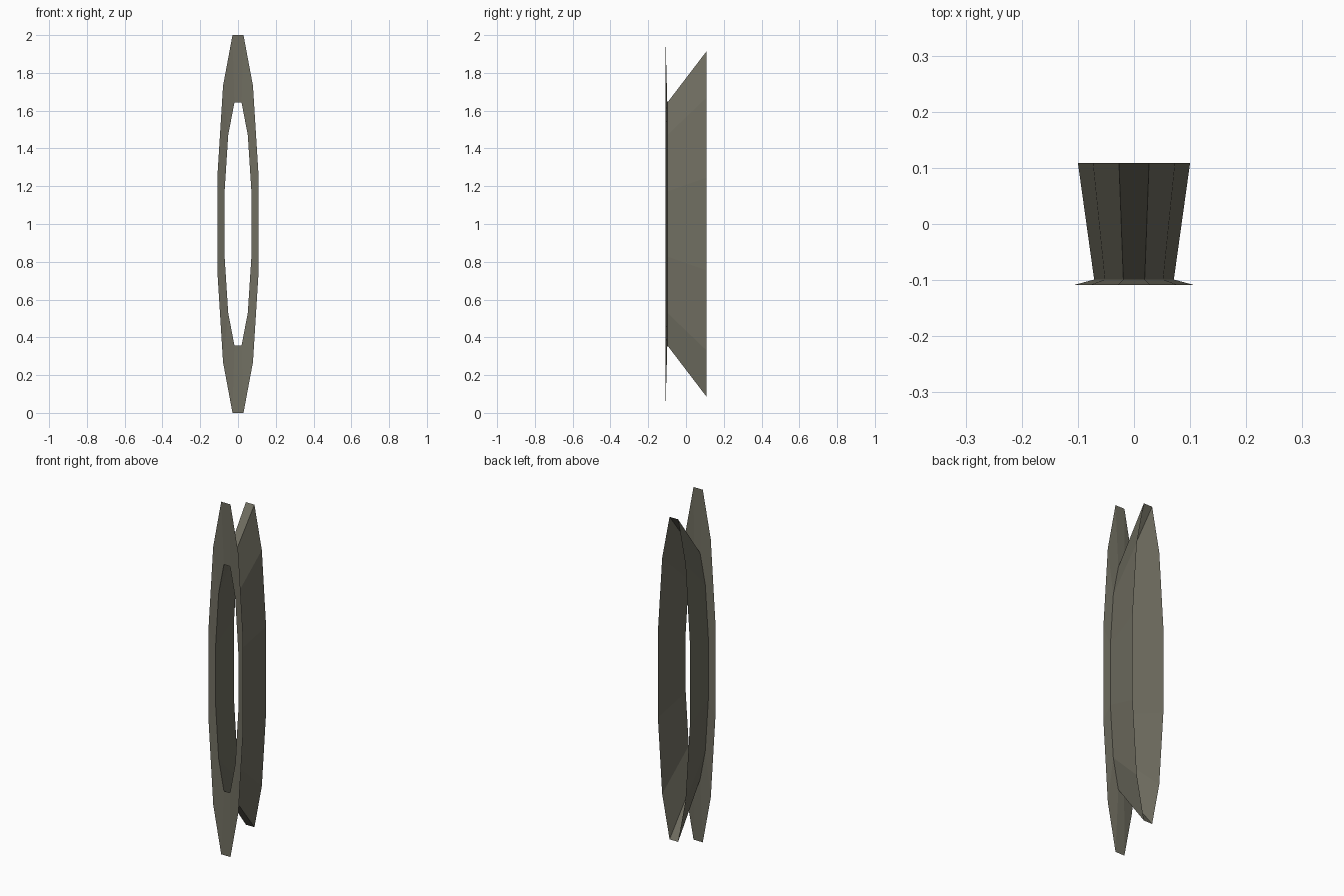
import bpy, bmesh, math

if "Cube" in bpy.data.objects:
    bpy.data.objects.remove(bpy.data.objects["Cube"])

SIDES = 12

mat = bpy.data.materials.new("dark olive grey")
mat.diffuse_color = (0.162, 0.156, 0.119, 1.0)
mat.use_nodes = True
mat.node_tree.nodes["Principled BSDF"].inputs["Base Color"].default_value = mat.diffuse_color


def ring(bm, rx, rz, y):
    """Twelve-sided flattened loop around the y axis, with a flat top edge."""
    verts = []
    for i in range(SIDES):
        a = math.radians(15) + i * 2 * math.pi / SIDES
        verts.append(bm.verts.new((rx * math.sin(a), y, 1 + rz * math.cos(a))))
    return verts


def band(name, first, second):
    """Open band of flat faces joining two loops."""
    bm = bmesh.new()
    a, b = ring(bm, *first), ring(bm, *second)
    for i in range(SIDES):
        j = (i + 1) % SIDES
        bm.faces.new((a[i], a[j], b[j], b[i]))
    bm.normal_update()
    mesh = bpy.data.meshes.new(name)
    bm.to_mesh(mesh)
    bm.free()
    mesh.materials.append(mat)
    obj = bpy.data.objects.new(name, mesh)
    bpy.context.collection.objects.link(obj)
    return obj


outer = (0.112, 1.0353, -0.109)
throat = (0.0735, 0.665, -0.099)
rear = (0.1035, 0.947, 0.109)

# thin, slightly dished front flange
band("front_flange", outer, throat)
# flared wall, open at both ends
band("flared_wall", throat, rear)
